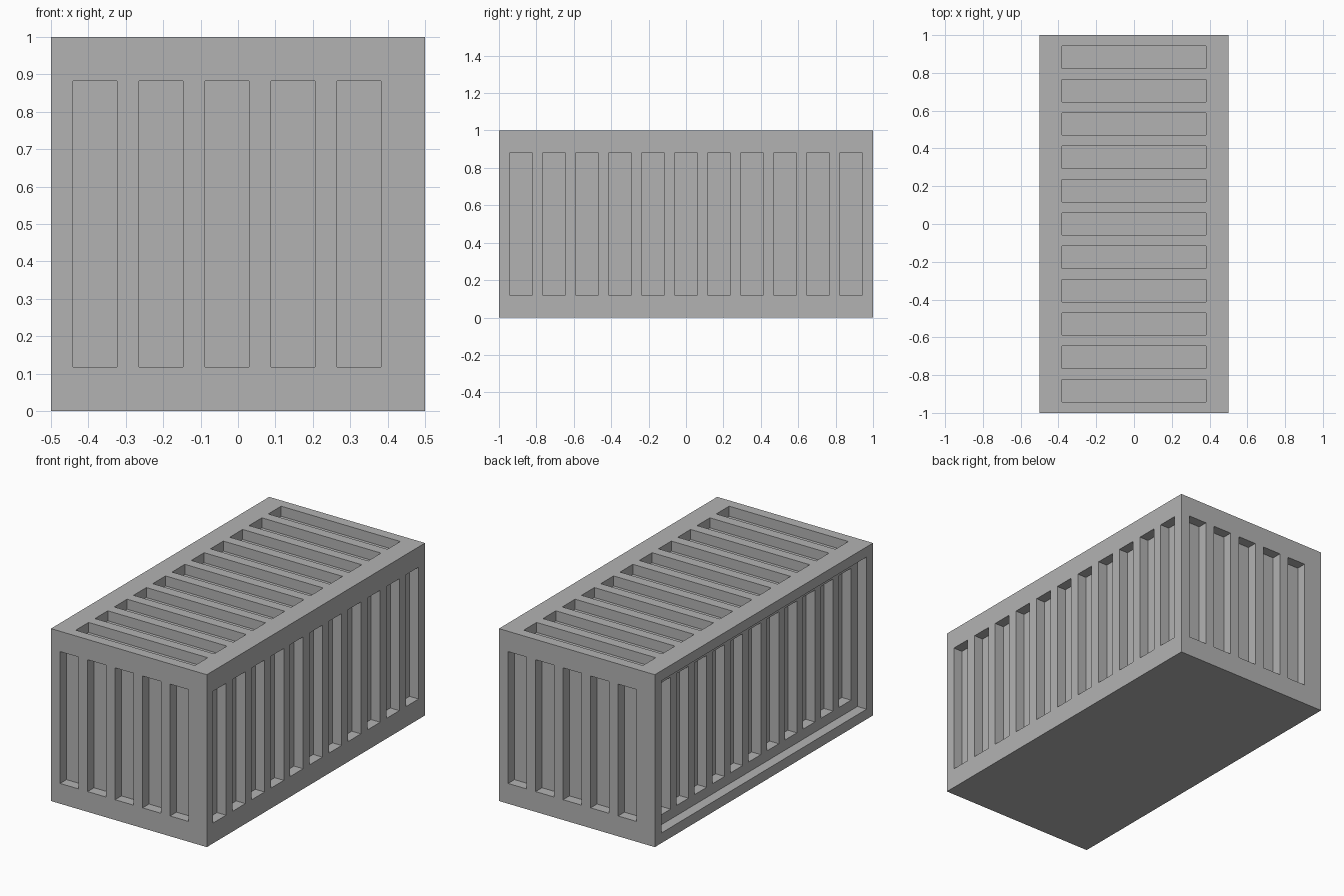
import bpy
import bmesh
from mathutils import Matrix, Vector

cube = bpy.data.objects.get("Cube")
if cube:
    bpy.data.objects.remove(cube, do_unlink=True)

U = 1 / 17        # layout unit: the crate is 17 x 34 x 17 units
OUT = 0.5         # how far cutters stick out of the surface
DEPTH = 0.99      # slot depth

grey = bpy.data.materials.new("steel_grey")
grey.use_nodes = True
grey.diffuse_color = (0.45, 0.45, 0.45, 1)
grey.node_tree.nodes["Principled BSDF"].inputs["Base Color"].default_value = grey.diffuse_color


def box(bm, lo, hi):
    """Add a box between two corners given in layout units."""
    lo, hi = Vector(lo) * U, Vector(hi) * U
    size = hi - lo
    place = Matrix.Translation((lo + hi) / 2) @ Matrix.Diagonal((*size, 1))
    bmesh.ops.create_cube(bm, size=1, matrix=place)


def finish(bm, name):
    mesh = bpy.data.meshes.new(name)
    bm.to_mesh(mesh)
    bm.free()
    mesh.materials.append(grey)
    obj = bpy.data.objects.new(name, mesh)
    bpy.context.collection.objects.link(obj)
    return obj


def carve(target, cutter):
    """Subtract the cutter, bake the result and remove the cutter."""
    cutter.hide_render = True
    mod = target.modifiers.new("carve", 'BOOLEAN')
    mod.operation, mod.solver, mod.object = 'DIFFERENCE', 'EXACT', cutter
    graph = bpy.context.evaluated_depsgraph_get()
    mesh = bpy.data.meshes.new_from_object(target.evaluated_get(graph))
    target.modifiers.clear()
    target.data = mesh
    bpy.data.objects.remove(cutter, do_unlink=True)


# Solid crate body
bm = bmesh.new()
box(bm, (-8.5, -17, 0), (8.5, 17, 17))
body = finish(bm, "container_body")

# Framed recess on the right side
bm = bmesh.new()
box(bm, (-8.5 - OUT, -15.99, 1), (-7.5, 15.99, 16))
carve(body, finish(bm, "recess_cutter"))

# Slots on both ends, the left side, the roof and the recessed panel
bm = bmesh.new()
for i in range(5):
    x = -7.5 + 3 * i
    box(bm, (x, -17 - OUT, 2), (x + 2, -17 + DEPTH, 15))
    box(bm, (-x - 2, 17 - DEPTH, 2), (-x, 17 + OUT, 15))
for i in range(11):
    y = -16 + 3 * i
    box(bm, (8.5 - DEPTH, y, 2), (8.5 + OUT, y + 2, 15))
    box(bm, (-6.5, y, 17 - DEPTH), (6.5, y + 2, 17 + OUT))
    y = (y * 15) / 16
    box(bm, (-7.5 - OUT, y, 2), (-7.5 + DEPTH, y + 1.875, 15))
carve(body, finish(bm, "slot_cutter"))

for poly in body.data.polygons:
    poly.use_smooth = False
